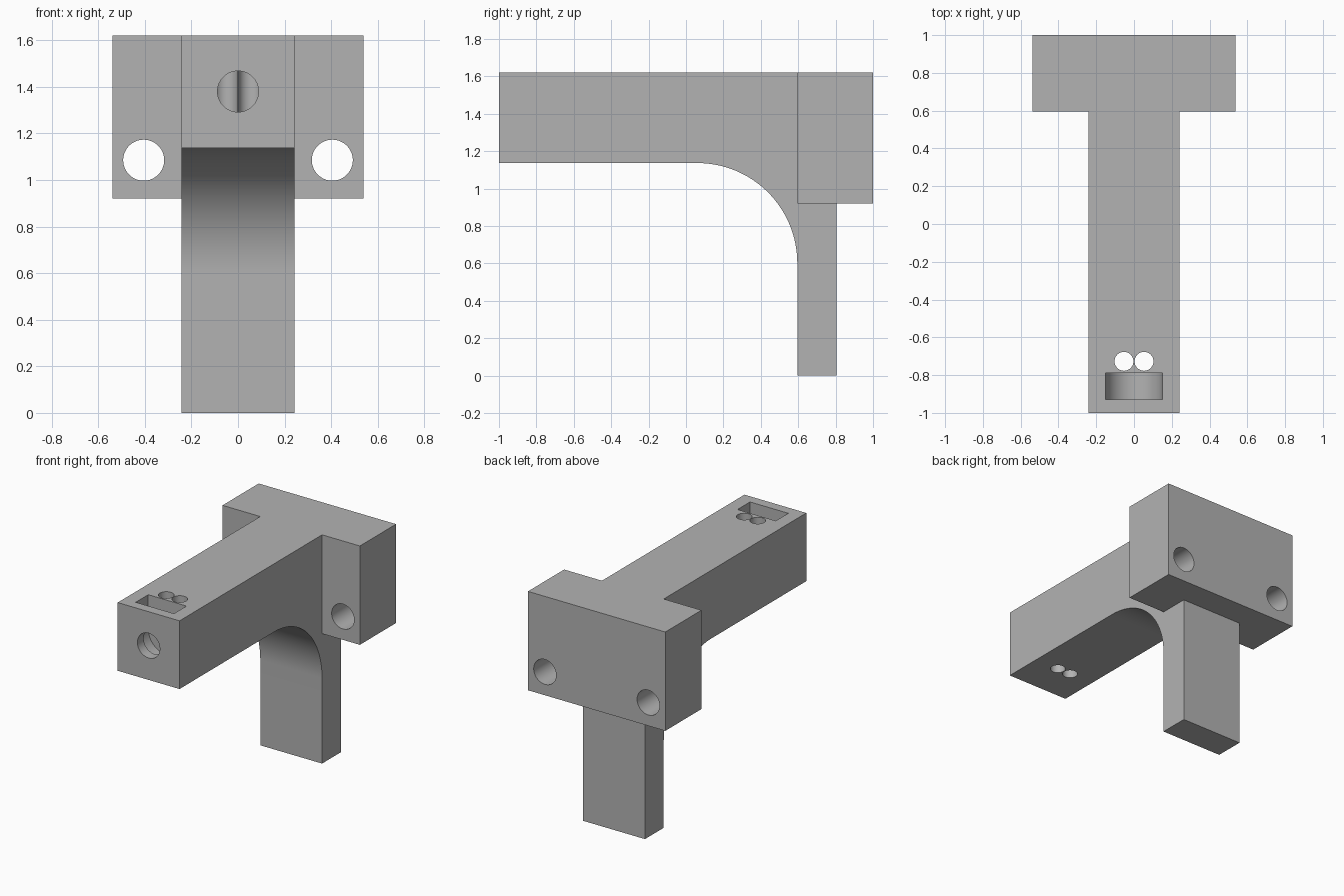
import bpy, bmesh, math
from mathutils import Matrix, Vector

cube = bpy.data.objects.get("Cube")
if cube:
    bpy.data.objects.remove(cube, do_unlink=True)

grey = bpy.data.materials.new("plain grey")
grey.use_nodes = True
colour = (0.45, 0.45, 0.45, 1)
grey.diffuse_color = colour
grey.node_tree.nodes["Principled BSDF"].inputs["Base Color"].default_value = colour

TOP, FRONT, BACK = 1.62, -1.0, 1.0
ARM_HALF, ARM_BOTTOM = 0.242, 1.137
LEG_FRONT, LEG_BACK = 0.595, 0.805
FILLET = 0.535
BOLT_Z, BOLT_R = 1.38, 0.088


def finish(name, bm):
    bmesh.ops.recalc_face_normals(bm, faces=bm.faces)
    mesh = bpy.data.meshes.new(name)
    bm.to_mesh(mesh)
    bm.free()
    mesh.materials.append(grey)
    obj = bpy.data.objects.new(name, mesh)
    bpy.context.collection.objects.link(obj)
    return obj


def extrude(name, points, direction):
    """Closed profile pushed along a direction."""
    bm = bmesh.new()
    face = bm.faces.new([bm.verts.new(p) for p in points])
    moved = bmesh.ops.extrude_face_region(bm, geom=[face])["geom"]
    bmesh.ops.translate(bm, vec=Vector(direction),
                        verts=[v for v in moved if isinstance(v, bmesh.types.BMVert)])
    return finish(name, bm)


def box(name, low, high):
    low, high = Vector(low), Vector(high)
    bm = bmesh.new()
    bmesh.ops.create_cube(bm, size=1, matrix=Matrix.Translation((low + high) / 2)
                          @ Matrix.Diagonal((high - low).to_4d()))
    return finish(name, bm)


def rod(name, radius, start, end):
    start, end = Vector(start), Vector(end)
    axis = end - start
    bm = bmesh.new()
    bmesh.ops.create_cone(bm, cap_ends=True, segments=64, radius1=radius, radius2=radius,
                          depth=axis.length, matrix=Matrix.Translation((start + end) / 2)
                          @ axis.to_track_quat("Z", "Y").to_matrix().to_4x4())
    return finish(name, bm)


def combine(target, tool, operation):
    mod = target.modifiers.new("combine", "BOOLEAN")
    mod.operation, mod.solver, mod.object = operation, "EXACT", tool
    with bpy.context.temp_override(object=target, active_object=target):
        bpy.ops.object.modifier_apply(modifier=mod.name)
    bpy.data.objects.remove(tool, do_unlink=True)


# Arm and leg: one side profile with a quarter-round inner corner
profile = [(FRONT, ARM_BOTTOM), (FRONT, TOP), (LEG_BACK, TOP), (LEG_BACK, 0), (LEG_FRONT, 0)]
for i in range(33):
    a = math.pi / 2 * i / 32
    profile.append((LEG_FRONT - FILLET + FILLET * math.cos(a),
                    ARM_BOTTOM - FILLET + FILLET * math.sin(a)))
bracket = extrude("bracket", [(-ARM_HALF, y, z) for y, z in profile], (2 * ARM_HALF, 0, 0))

# Wide mounting block at the back
combine(bracket, box("mounting_block", (-0.538, LEG_FRONT, 0.92), (0.538, BACK, TOP)), "UNION")

# Mounting holes and vertical wire holes, mirrored left and right
for side in (-1, 1):
    x = side * 0.405
    combine(bracket, rod("mounting_hole", BOLT_R, (x, 0.5, 1.085), (x, 1.1, 1.085)), "DIFFERENCE")
    x = side * 0.053
    combine(bracket, rod("wire_hole", 0.05, (x, -0.727, 1), (x, -0.727, 1.7)), "DIFFERENCE")

# Nut slot: open at the top with a half-round floor
slot = [(0.15, 1.7), (-0.15, 1.7)]
for i in range(33):
    a = math.pi + math.pi * i / 32
    slot.append((0.15 * math.cos(a), BOLT_Z + 0.15 * math.sin(a)))
combine(bracket, extrude("nut_slot", [(x, -0.93, z) for x, z in slot], (0, 0.14, 0)), "DIFFERENCE")

# Bolt hole from the front, through the slot into the wire holes
combine(bracket, rod("bolt_hole", BOLT_R, (0, -1.1, BOLT_Z), (0, -0.727, BOLT_Z)), "DIFFERENCE")

# Smooth rounds with crisp edges
bpy.ops.object.select_all(action="DESELECT")
bracket.select_set(True)
bpy.context.view_layer.objects.active = bracket
bpy.ops.object.shade_smooth_by_angle(angle=math.radians(30))
